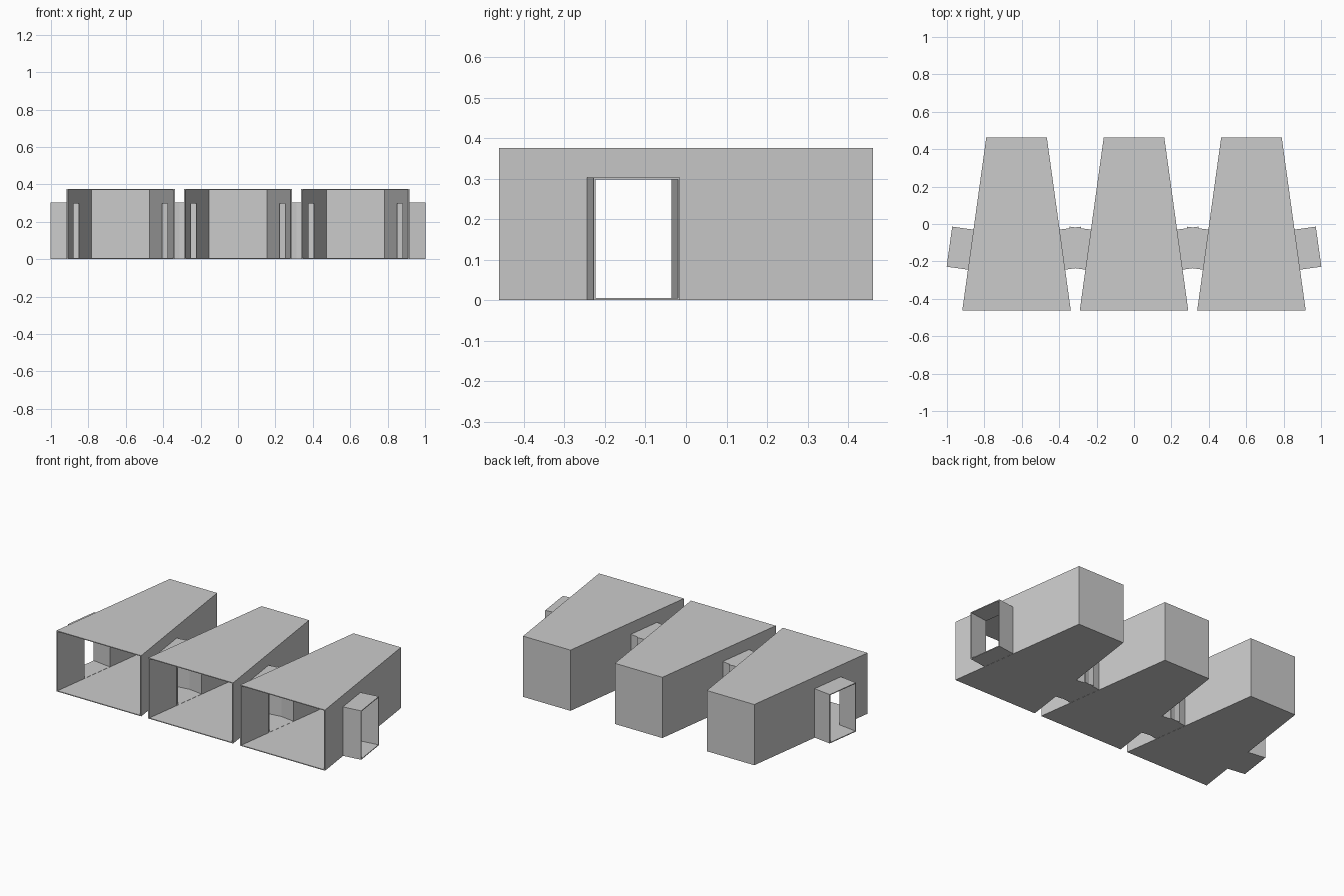
import bpy, bmesh, math
from mathutils import Matrix

if "Cube" in bpy.data.objects:
    bpy.data.objects.remove(bpy.data.objects["Cube"])

Y, H = 0.462, 0.375            # half depth and height of a room
FRONT, BACK = 0.29, 0.162      # half widths at the front and back
WALL, SKIN = 0.008, 0.005      # room and passage thickness
SPACING = 0.628
SLOPE = (FRONT - BACK) / (2 * Y)
ANGLE = math.atan(SLOPE)
DOOR_W, DOOR_TOP, DOOR_LEN, DOOR_Y = 0.216, 0.303, 0.115, -0.137


def prism(name, pts, z0, z1):
    """Closed prism from a plan outline."""
    bm = bmesh.new()
    face = bm.faces.new([bm.verts.new((x, y, z0)) for x, y in pts])
    up = bmesh.ops.extrude_face_region(bm, geom=[face])["geom"]
    bmesh.ops.translate(bm, vec=(0, 0, z1 - z0),
                        verts=[g for g in up if isinstance(g, bmesh.types.BMVert)])
    bmesh.ops.recalc_face_normals(bm, faces=bm.faces[:])
    mesh = bpy.data.meshes.new(name)
    bm.to_mesh(mesh)
    bm.free()
    ob = bpy.data.objects.new(name, mesh)
    bpy.context.collection.objects.link(ob)
    return ob


def cut(ob, cutter):
    """Subtract the cutter for good and remove it."""
    mod = ob.modifiers.new("cut", "BOOLEAN")
    mod.operation, mod.solver, mod.object = "DIFFERENCE", "EXACT", cutter
    cutter.hide_render = True
    bpy.context.view_layer.update()
    dg = bpy.context.evaluated_depsgraph_get()
    mesh = bpy.data.meshes.new_from_object(ob.evaluated_get(dg))
    ob.modifiers.clear()
    ob.data = mesh
    bpy.data.objects.remove(cutter)


def rect(x0, x1, half):
    return [(x0, -half), (x1, -half), (x1, half), (x0, half)]


def trapezoid(front, back, y0, y1):
    return [(-front, y0), (front, y0), (back, y1), (-back, y1)]


def side_matrix(side):
    """Frame on a side wall, local x pointing straight out of it."""
    x = FRONT - SLOPE * (DOOR_Y + Y)
    return (Matrix.Translation((side * x, DOOR_Y, 0))
            @ Matrix.Rotation(ANGLE if side > 0 else math.pi - ANGLE, 4, "Z"))


# Tapered room, hollow and open at the front
room = prism("room", trapezoid(FRONT, BACK, -Y, Y), 0, H)
w = WALL / math.cos(ANGLE)
over = 0.05
cut(room, prism("hollow", trapezoid(FRONT - w + SLOPE * over, BACK - w + SLOPE * WALL,
                                    -Y - over, Y - WALL), SKIN, H - SKIN))

# Doorways through both side walls
for side in (-1, 1):
    door = prism("door_cutter", rect(-0.04, 0.04, DOOR_W / 2 - SKIN), SKIN + 0.001, DOOR_TOP - SKIN)
    door.data.transform(side_matrix(side))
    cut(room, door)

# Open-ended passage stub
passage = prism("passage", rect(0, DOOR_LEN, DOOR_W / 2), 0.001, DOOR_TOP)
cut(passage, prism("bore", rect(-0.05, DOOR_LEN + 0.05, DOOR_W / 2 - SKIN),
                   SKIN + 0.001, DOOR_TOP - SKIN))

# Three rooms in a row, each with a passage on both sides
for i in (-1, 0, 1):
    place = Matrix.Translation((i * SPACING, 0, 0))
    copy = bpy.data.objects.new(f"room_{i + 2}", room.data)
    copy.matrix_world = place
    bpy.context.collection.objects.link(copy)
    for side, label in ((-1, "left"), (1, "right")):
        stub = bpy.data.objects.new(f"passage_{i + 2}_{label}", passage.data)
        stub.matrix_world = place @ side_matrix(side)
        bpy.context.collection.objects.link(stub)
bpy.data.objects.remove(room)
bpy.data.objects.remove(passage)
